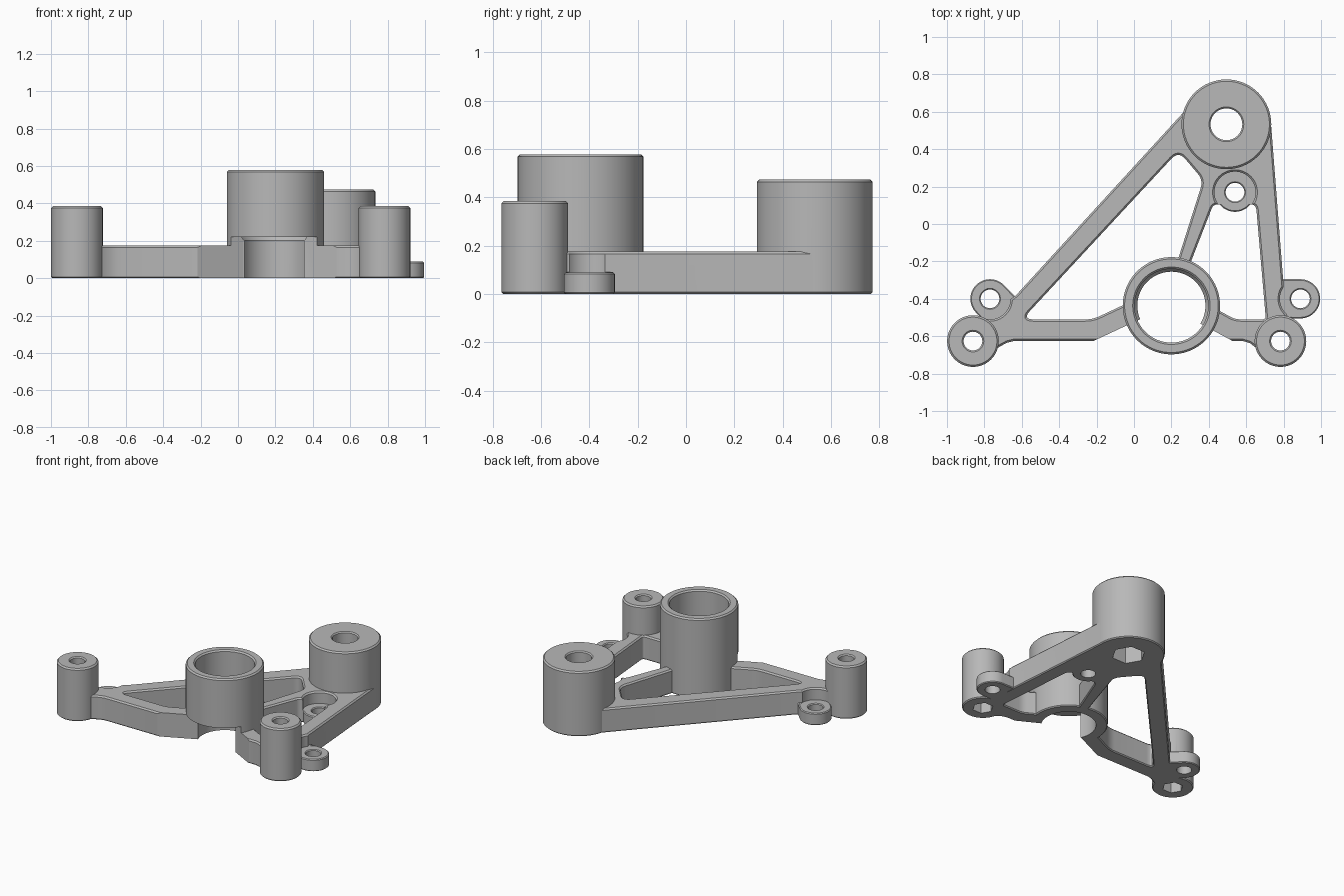
import bpy, bmesh, math
from mathutils import Vector

if "Cube" in bpy.data.objects:
    bpy.data.objects.remove(bpy.data.objects["Cube"])

grey = bpy.data.materials.new("mid_grey")
grey.diffuse_color = (0.48, 0.48, 0.48, 1)
grey.use_nodes = True
grey.node_tree.nodes["Principled BSDF"].inputs["Base Color"].default_value = grey.diffuse_color


def circle(x, y, r, n=64, start=0.0):
    return [(x + r * math.cos(start + math.tau * i / n),
             y + r * math.sin(start + math.tau * i / n)) for i in range(n)]


def rounded(pts, n=6):
    """Round corners of (x, y, cut distance) points."""
    out = []
    for i, (x, y, t) in enumerate(pts):
        p = Vector((x, y))
        if not t:
            out.append((x, y))
            continue
        a = p + (Vector(pts[i - 1][:2]) - p).normalized() * t
        b = p + (Vector(pts[(i + 1) % len(pts)][:2]) - p).normalized() * t
        for k in range(n + 1):
            s = k / n
            out.append(tuple(a * (1 - s) ** 2 + p * 2 * s * (1 - s) + b * s * s))
    return out


def offset(pts, d):
    """Grow a counter-clockwise outline by d."""
    out = []
    for i, p in enumerate(pts):
        p = Vector(p)
        e1 = (p - Vector(pts[i - 1])).normalized()
        e2 = (Vector(pts[(i + 1) % len(pts)]) - p).normalized()
        n1, n2 = Vector((e1.y, -e1.x)), Vector((e2.y, -e2.x))
        out.append(p + (n1 + n2) * d / max(0.3, 1 + n1.dot(n2)))
    return out


def prism(name, pts, layers):
    """Stack an outline through (z, growth) layers and cap both ends."""
    bm = bmesh.new()
    rings = [[bm.verts.new((p[0], p[1], z)) for p in offset(pts, d)] for z, d in layers]
    n = len(pts)
    for a, b in zip(rings, rings[1:]):
        for i in range(n):
            j = (i + 1) % n
            bm.faces.new((a[i], a[j], b[j], b[i]))
    bm.faces.new(rings[0][::-1])
    bm.faces.new(rings[-1])
    me = bpy.data.meshes.new(name)
    bm.to_mesh(me)
    bm.free()
    me.materials.append(grey)
    ob = bpy.data.objects.new(name, me)
    bpy.context.collection.objects.link(ob)
    return ob


def solid(name, pts, h, c=0.01):
    return prism(name, pts, [(0, -c * 0.7), (c * 0.7, 0), (h - c, 0), (h, -c)])


def combine(body, other, op):
    m = body.modifiers.new("join", 'BOOLEAN')
    m.operation, m.solver, m.object = op, 'EXACT', other
    bpy.context.view_layer.objects.active = body
    bpy.ops.object.modifier_apply(modifier=m.name)
    bpy.data.objects.remove(other, do_unlink=True)


def add(ob):
    combine(body, ob, 'UNION')


def cut(pts, layers):
    combine(body, prism("cutter", pts, layers), 'DIFFERENCE')


T = 0.175                       # frame thickness
TAB = 0.088                     # tab thickness
RING = (0.2, -0.437)
bosses = [                      # x, y, radius, height, hole, hex radius, hex depth
    (0.494, 0.533, 0.24, 0.473, 0.085, 0.112, 0.15),
    (-0.861, -0.626, 0.138, 0.385, 0.05, 0.07, 0.1),
    (0.783, -0.626, 0.138, 0.385, 0.05, 0.07, 0.1)]
tabs = [(0.54, 0.17, 90), (-0.77, -0.40, -45), (0.89, -0.40, 180)]

# triangular frame
body = solid("bracket_frame", [
    (-0.861, -0.626), (-0.78, -0.70), (-0.72, -0.657), (-0.68, -0.635), (-0.64, -0.625),
    (0.58, -0.625), (0.62, -0.637), (0.65, -0.66), (0.70, -0.70), (0.783, -0.626),
    (0.83, -0.55), (0.807, -0.42), (0.733, 0.53), (0.494, 0.60), (0.30, 0.636),
    (-0.63, -0.38), (-0.86, -0.55)], T)

# windows either side of the middle strut
left_window = rounded([
    (-0.598, -0.51, 0.06), (-0.22, -0.51, 0.04), (-0.05, -0.43, 0), (0.0, -0.41, 0),
    (0.20, -0.30, 0), (0.37, 0.235, 0.045), (0.238, 0.39, 0.055)])
right_window = rounded([
    (0.266, -0.30, 0), (0.40, -0.44, 0), (0.45, -0.46, 0), (0.54, -0.51, 0.03),
    (0.705, -0.51, 0.02), (0.652, 0.105, 0.03), (0.424, 0.105, 0.025)])
for w in (left_window, right_window):
    cut(w, [(-0.01, 0.017), (0.007, 0), (T - 0.01, 0), (T + 0.01, 0.02)])

# low screw tabs, with clearance pockets in the frame above them
for x, y, deg in tabs:
    a = math.radians(deg)
    d = Vector((math.cos(a), math.sin(a)))
    s = Vector((-d.y, d.x))
    r = 0.105
    c = Vector((x, y))
    arc = [tuple(c + r * (s * math.cos(math.pi * i / 24) - d * math.sin(math.pi * i / 24)))
           for i in range(25)]
    add(solid("tab", arc + [tuple(c + d * 0.1 - s * r), tuple(c + d * 0.1 + s * r)], TAB + 0.002, 0.008))
for x, y, deg in tabs:
    cut(circle(x, y, 0.11), [(TAB, 0), (T - 0.01, 0), (T + 0.01, 0.02)])

# tall bosses and the large ring
for x, y, r, h, *_ in bosses:
    add(solid("boss", circle(x, y, r), h))
add(solid("ring", circle(*RING, 0.26, 96), 0.578))

# opening under the front of the ring
cut([(-0.3, -0.9), (0.62, -0.9), (0.53, -0.627), (0.36, -0.535), (0.03, -0.51), (-0.22, -0.627)],
    [(-0.1, 0), (0.22, 0)])

# ring bore, slightly narrower low down
cut(circle(*RING, 0.197, 96),
    [(-0.1, -0.015), (0.2, -0.015), (0.22, 0), (0.568, 0), (0.588, 0.02)])

# screw holes and hexagonal nut pockets
for x, y, r, h, hole, hexr, depth in bosses:
    cut(circle(x, y, hole, 40), [(-0.1, 0), (h - 0.008, 0), (h + 0.008, 0.016)])
    cut(circle(x, y, hexr, 6), [(-0.05, 0), (depth, 0)])
for x, y, _ in tabs:
    cut(circle(x, y, 0.05, 40), [(-0.1, 0), (TAB - 0.006, 0), (TAB + 0.006, 0.012)])

bpy.ops.object.select_all(action='DESELECT')
body.select_set(True)
bpy.context.view_layer.objects.active = body
bpy.ops.object.shade_smooth_by_angle(angle=math.radians(25))
